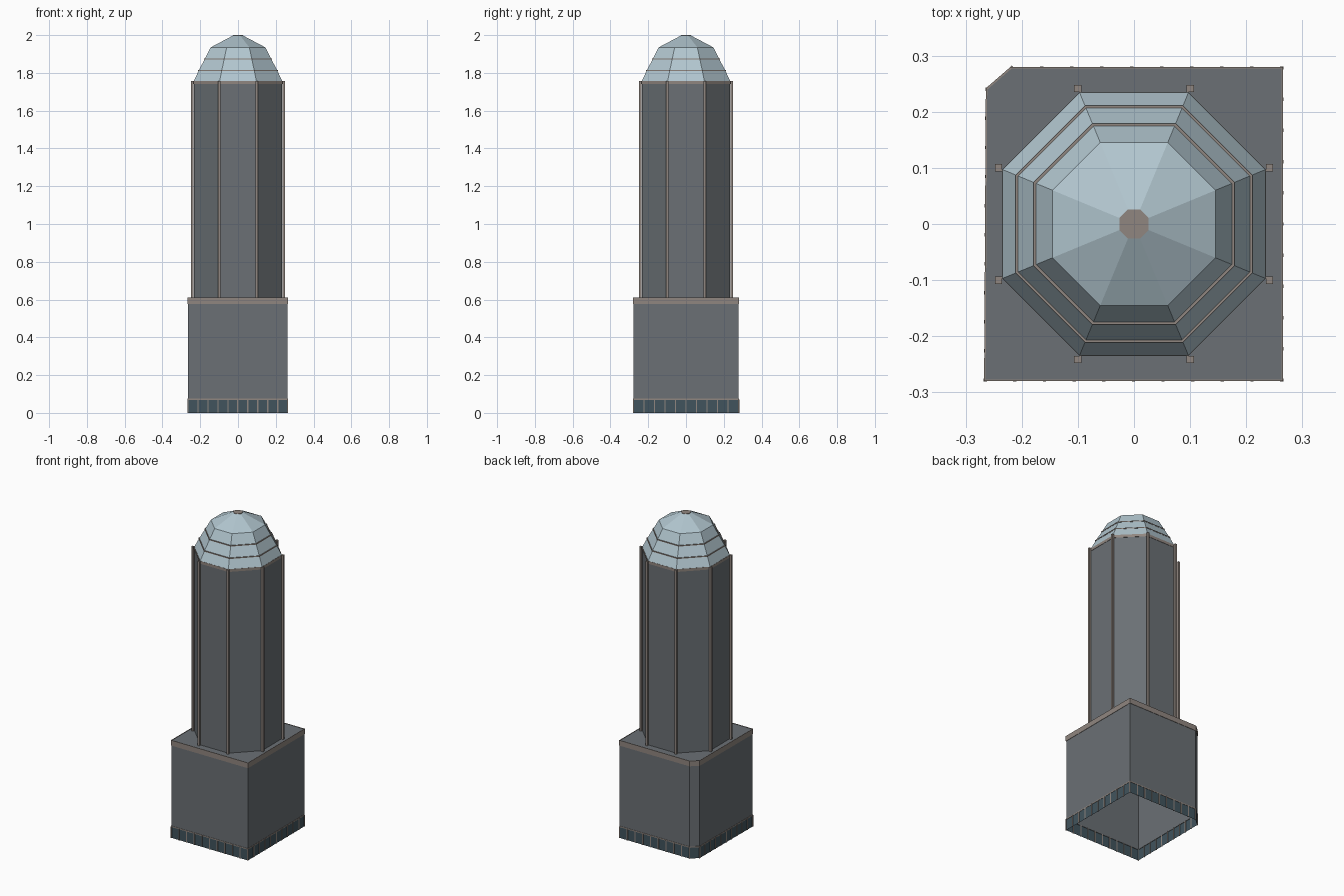
import bpy, bmesh, math
from mathutils import Matrix, Vector

cube = bpy.data.objects.get("Cube")
if cube:
    bpy.data.objects.remove(cube, do_unlink=True)


def material(name, rgb):
    m = bpy.data.materials.new(name)
    m.use_nodes = True
    m.diffuse_color = (*rgb, 1)
    bsdf = next(n for n in m.node_tree.nodes if n.type == 'BSDF_PRINCIPLED')
    bsdf.inputs["Base Color"].default_value = (*rgb, 1)
    return m


WALL = material("slate grey wall", (0.145, 0.162, 0.176))
TRIM = material("warm stone trim", (0.28, 0.24, 0.215))
DOME = material("pale blue dome", (0.44, 0.56, 0.62))
GLASS = material("dark blue glass", (0.053, 0.088, 0.11))


def finish(name, bm, mat):
    mesh = bpy.data.meshes.new(name)
    bm.to_mesh(mesh)
    bm.free()
    mesh.materials.append(mat)
    obj = bpy.data.objects.new(name, mesh)
    bpy.context.collection.objects.link(obj)
    return obj


def loft(name, outlines, mat, top=False, bottom=False):
    """Skin a stack of closed outlines, each a list of 3D points."""
    bm = bmesh.new()
    rings = [[bm.verts.new(p) for p in o] for o in outlines]
    for a, b in zip(rings, rings[1:]):
        for i in range(len(a)):
            j = (i + 1) % len(a)
            bm.faces.new((a[i], a[j], b[j], b[i]))
    if top:
        bm.faces.new(rings[-1])
    if bottom:
        bm.faces.new(rings[0][::-1])
    return finish(name, bm, mat)


def octagon(apothem, z):
    r = apothem / math.cos(math.pi / 8)
    angles = [(i + 0.5) * math.pi / 4 for i in range(8)]
    return [(r * math.cos(a), r * math.sin(a), z) for a in angles]


def add_box(bm, centre, size, angle=0):
    bmesh.ops.create_cube(bm, size=1, matrix=Matrix.Translation(centre)
                          @ Matrix.Rotation(angle, 4, 'Z')
                          @ Matrix.Diagonal((*size, 1)))


# Rectangular base with one cut corner, open underneath
FOOT = [(-0.265, -0.278), (0.263, -0.278), (0.263, 0.278),
        (-0.218, 0.278), (-0.262, 0.24)]


def foot(z, scale=1):
    return [(x * scale, y * scale, z) for x, y in FOOT]


loft("ground_floor_glass", [foot(0), foot(0.07)], GLASS)
loft("base_walls", [foot(0.07), foot(0.58), foot(0.608)], WALL, top=True)
loft("base_cornice", [foot(0.577), foot(0.577, 1.008), foot(0.61, 1.008),
                      foot(0.61, 0.998), foot(0.607, 0.998)], TRIM)
loft("glass_sill", [foot(0.068, 0.99), foot(0.068, 1.006),
                    foot(0.075, 1.006), foot(0.075)], TRIM)

# Window bars around the ground floor
bm = bmesh.new()
for i, start in enumerate(FOOT):
    a, b = Vector(start), Vector(FOOT[(i + 1) % len(FOOT)])
    edge = b - a
    count = max(1, round(edge.length / 0.053))
    for k in range(count):
        p = a + edge * (k / count)
        add_box(bm, (p.x, p.y, 0.036), (0.006, 0.006, 0.072),
                math.atan2(edge.y, edge.x))
finish("ground_floor_bars", bm, TRIM)

# Octagonal tower with a corner post at every edge
loft("tower_shaft", [octagon(0.233, 0.6), octagon(0.233, 1.757)], WALL, top=True)
loft("tower_top_band", [octagon(0.23, 1.74), octagon(0.235, 1.74),
                        octagon(0.235, 1.757), octagon(0.23, 1.757)], TRIM)
bm = bmesh.new()
for x, y, z in octagon(0.2415, 1.183):
    add_box(bm, (x, y, z), (0.013, 0.013, 1.15))
finish("tower_corner_posts", bm, TRIM)

# Faceted dome with two thin rings and a small cap
loft("dome", [octagon(0.234, 1.757), octagon(0.208, 1.812), octagon(0.176, 1.874),
              octagon(0.145, 1.935), octagon(0.026, 1.998)], DOME, top=True)
for name, apothem, z in (("lower", 0.208, 1.812), ("upper", 0.176, 1.874)):
    loft(name + "_dome_ring",
         [octagon(apothem, z - 0.003), octagon(apothem + 0.003, z - 0.003),
          octagon(apothem + 0.003, z + 0.003), octagon(apothem - 0.003, z + 0.003)],
         TRIM)
loft("dome_cap", [octagon(0.026, 1.996), octagon(0.026, 2.0)], TRIM, top=True)
